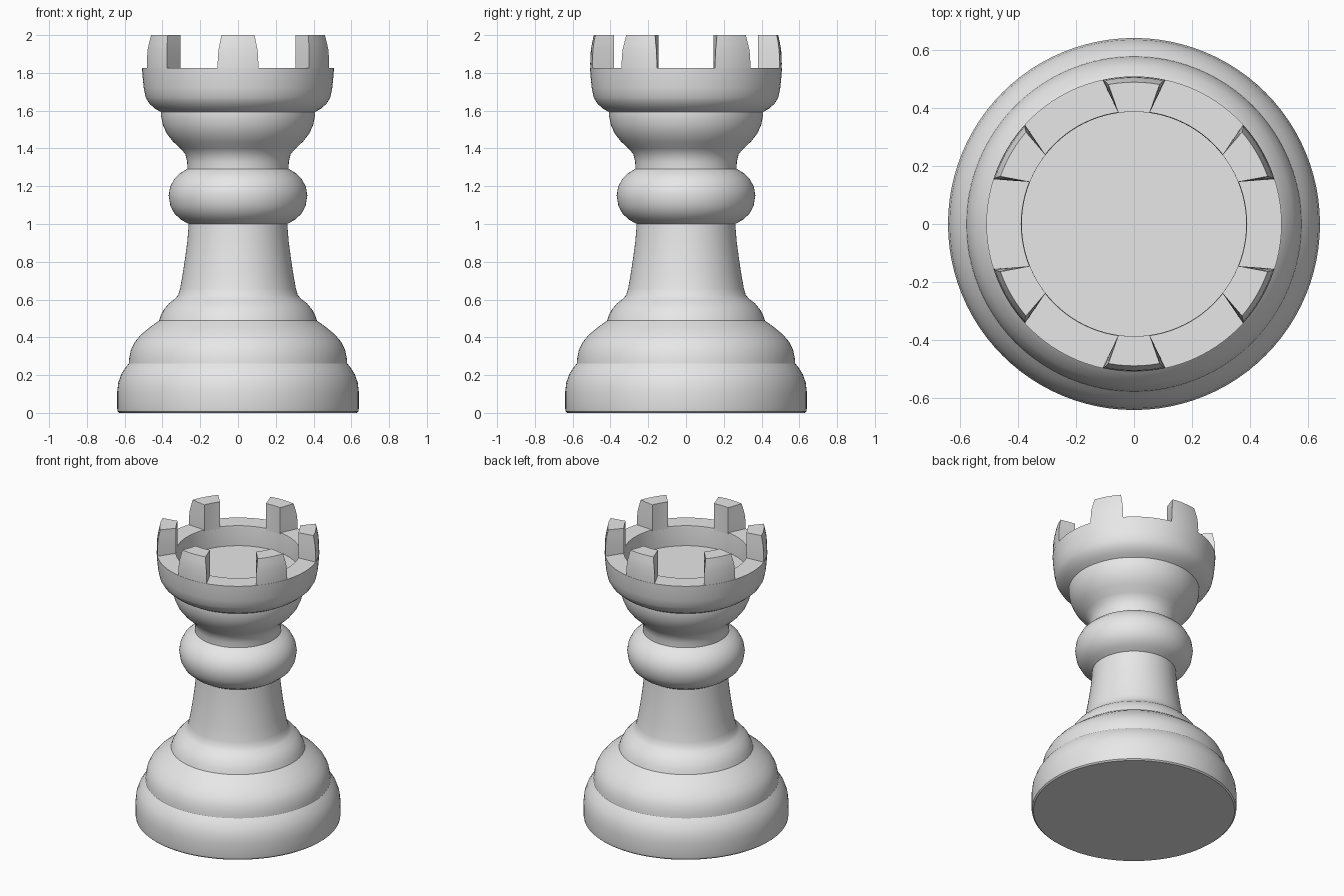
import bpy, bmesh, math

if "Cube" in bpy.data.objects:
    bpy.data.objects.remove(bpy.data.objects["Cube"])

grey = bpy.data.materials.new("light grey")
grey.diffuse_color = (0.8, 0.8, 0.8, 1)
grey.use_nodes = True
grey.node_tree.nodes["Principled BSDF"].inputs["Base Color"].default_value = grey.diffuse_color


def finish(bm, name):
    bmesh.ops.recalc_face_normals(bm, faces=bm.faces)
    me = bpy.data.meshes.new(name)
    bm.to_mesh(me)
    bm.free()
    me.materials.append(grey)
    ob = bpy.data.objects.new(name, me)
    bpy.context.collection.objects.link(ob)
    bpy.ops.object.select_all(action='DESELECT')
    ob.select_set(True)
    bpy.context.view_layer.objects.active = ob
    bpy.ops.object.shade_smooth_by_angle(angle=math.radians(35))
    return ob


# turned body: (radius, height) from the underside up, over the rim and into the cup
profile = [
    (0, 0), (0.628, 0), (0.637, 0.008), (0.64, 0.025), (0.64, 0.11), (0.634, 0.16),
    (0.618, 0.205), (0.596, 0.24), (0.578, 0.262), (0.576, 0.29), (0.567, 0.335),
    (0.547, 0.375), (0.513, 0.415), (0.465, 0.455), (0.418, 0.488), (0.409, 0.515),
    (0.392, 0.548), (0.365, 0.58), (0.335, 0.603), (0.317, 0.623), (0.306, 0.66),
    (0.292, 0.74), (0.28, 0.82), (0.268, 0.91), (0.261, 1.0),
    (0.3, 1.022), (0.335, 1.053), (0.358, 1.095), (0.367, 1.15), (0.36, 1.195),
    (0.338, 1.238), (0.305, 1.27), (0.268, 1.292), (0.269, 1.33), (0.279, 1.37),
    (0.305, 1.4), (0.345, 1.437), (0.378, 1.48), (0.398, 1.525), (0.407, 1.57),
    (0.407, 1.592), (0.438, 1.61), (0.47, 1.638), (0.489, 1.67), (0.499, 1.72),
    (0.506, 1.79), (0.508, 1.827), (0.388, 1.827), (0.386, 1.815), (0.386, 1.69), (0, 1.69),
]
bm = bmesh.new()
verts = [bm.verts.new((r, 0, z)) for r, z in profile]
edges = [bm.edges.new(p) for p in zip(verts, verts[1:])]
bmesh.ops.spin(bm, geom=verts + edges, cent=(0, 0, 0), axis=(0, 0, 1),
               angle=math.tau, steps=96, use_duplicate=False)
bmesh.ops.remove_doubles(bm, verts=bm.verts, dist=0.0005)
finish(bm, "turned_body")

# battlements: six wedge blocks, (height, outer radius, outer half angle)
layers = [(1.80, 0.506, 12.3), (1.85, 0.507, 12.3), (1.92, 0.504, 11.9),
          (1.96, 0.497, 11.1), (2.0, 0.488, 10.4)]
STEPS = 6
for k in range(6):
    mid = math.radians(30 + 60 * k)
    bm = bmesh.new()
    rings = []
    for z, ro, half in layers:
        ring = []
        for r, h in ((ro, half), (0.386, 8.0)):
            arc = []
            for i in range(STEPS + 1):
                a = mid + math.radians(h) * (2 * i / STEPS - 1)
                arc.append(bm.verts.new((r * math.cos(a), r * math.sin(a), z)))
            ring += arc if r == ro else arc[::-1]
        rings.append(ring)
    n = len(rings[0])
    for a, b in zip(rings, rings[1:]):
        for i in range(n):
            j = (i + 1) % n
            bm.faces.new((a[i], a[j], b[j], b[i]))
    bm.faces.new(rings[0][::-1])
    bm.faces.new(rings[-1])
    finish(bm, f"battlement_{k + 1}")
